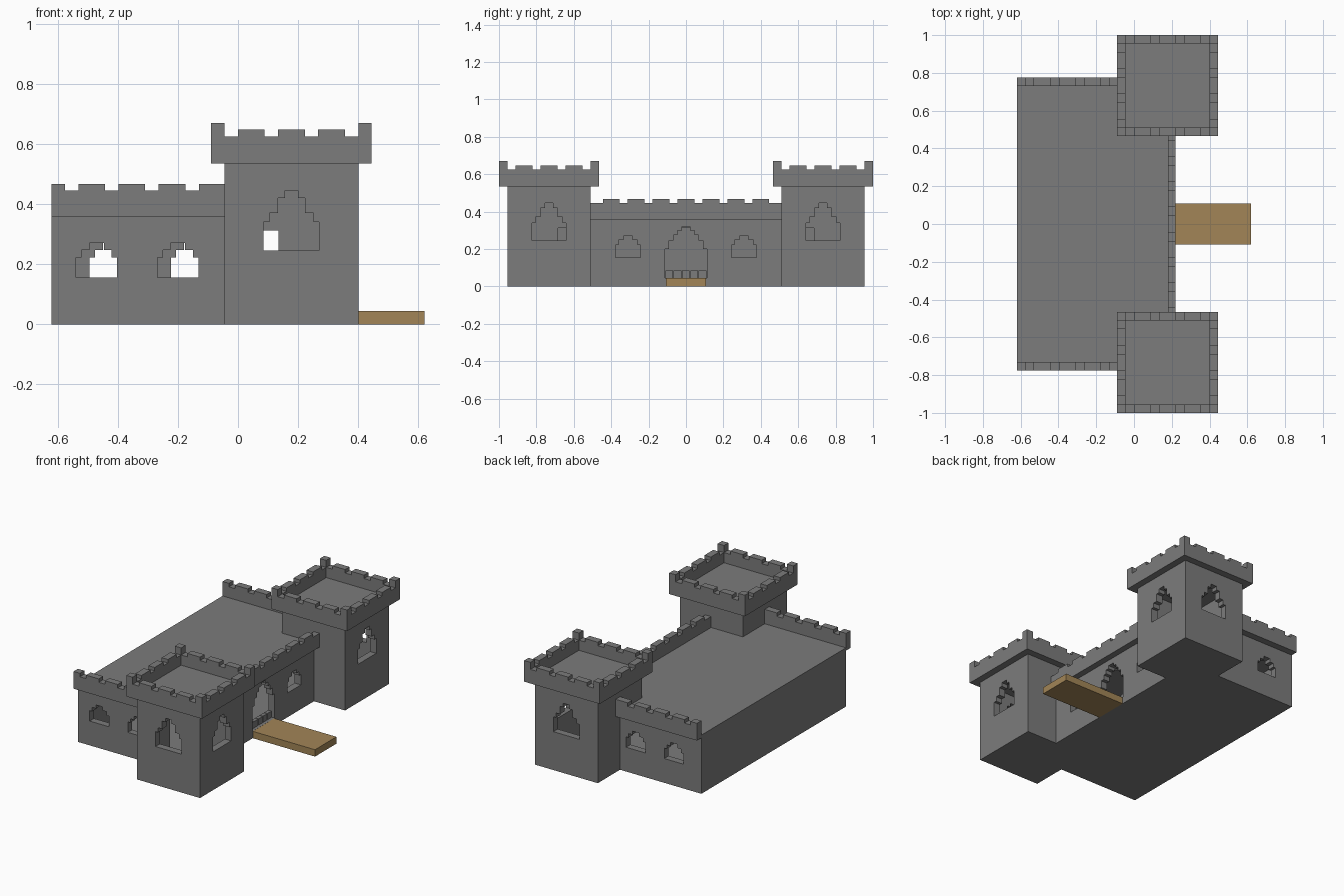
import bpy, bmesh

if "Cube" in bpy.data.objects:
    bpy.data.objects.remove(bpy.data.objects["Cube"])

def material(name, col):
    m = bpy.data.materials.new(name)
    m.diffuse_color = (*col, 1)
    m.use_nodes = True
    m.node_tree.nodes["Principled BSDF"].inputs["Base Color"].default_value = m.diffuse_color
    return m

STONE = material("grey stone", (0.2, 0.2, 0.2))
WOOD = material("tan wood", (0.36, 0.235, 0.095))

def finish(name, bm, mat):
    bmesh.ops.recalc_face_normals(bm, faces=bm.faces)
    me = bpy.data.meshes.new(name)
    bm.to_mesh(me)
    bm.free()
    me.materials.append(mat)
    ob = bpy.data.objects.new(name, me)
    bpy.context.collection.objects.link(ob)
    return ob

def boxes(name, spans, mat=STONE):
    """One object from (x0, x1, y0, y1, z0, z1) boxes."""
    bm = bmesh.new()
    for x0, x1, y0, y1, z0, z1 in spans:
        vs = bmesh.ops.create_cube(bm, size=1)["verts"]
        for v in vs:
            v.co = (x1 if v.co.x > 0 else x0, y1 if v.co.y > 0 else y0, z1 if v.co.z > 0 else z0)
    return finish(name, bm, mat)

def arch(axis, c, z0, steps, d0, d1):
    """Stepped-arch cutter, steps = (half width, top z), running from d0 to d1 along axis."""
    right, z = [], z0
    for hw, top in steps:
        right += [(hw, z), (hw, top)]
        z = top
    prof = right + [(-h, t) for h, t in reversed(right)]
    place = (lambda h, t, d: (d, c + h, t)) if axis == "x" else (lambda h, t, d: (c + h, d, t))
    bm = bmesh.new()
    f = bm.faces.new([bm.verts.new(place(h, t, d0)) for h, t in prof])
    ext = bmesh.ops.extrude_face_region(bm, geom=[f])["geom"]
    for v in ext:
        if isinstance(v, bmesh.types.BMVert):
            v.co["xy".index(axis)] = d1
    return finish("arch_cutter", bm, STONE)

def boolean(ob, other, op):
    m = ob.modifiers.new(op, "BOOLEAN")
    m.operation, m.object, m.solver = op, other, "EXACT"
    bpy.context.view_layer.objects.active = ob
    bpy.ops.object.modifier_apply(modifier=m.name)
    bpy.data.objects.remove(other)

B = 0.0445                     # stone block size
TX0, TX1, TY0, TY1 = -0.045, 0.4, 0.51, 0.955   # tower footprint (+y side)
BX0, BX1, BY = -0.62, 0.18, 0.73                # hall footprint
TC, TCY = (TX0 + TX1) / 2, (TY0 + TY1) / 2
SMALL = [(0.068, 0.222), (0.05, 0.247), (0.024, 0.27)]
TALL = [(0.092, 0.34), (0.073, 0.37), (0.045, 0.42), (0.022, 0.445)]
DOOR = [(0.113, 0.2), (0.09, 0.245), (0.067, 0.275), (0.045, 0.3), (0.022, 0.32)]

# Hall and towers as one hollow shell
walls = boxes("castle_walls", [(BX0, BX1, -BY, BY, 0, 0.375)])
for s in (-1, 1):
    y0, y1 = sorted((s * TY0, s * TY1))
    boolean(walls, boxes("tower", [(TX0, TX1, y0, y1, 0, 0.56)]), "UNION")
boolean(walls, boxes("hall_void", [(BX0 + B, BX1 - B, -BY + B, BY - B, B, 0.312)]), "DIFFERENCE")
for s in (-1, 1):
    y0, y1 = sorted((s * TY0, s * TY1))
    boolean(walls, boxes("tower_void", [(TX0 + B, TX1 - B, y0 + B, y1 - B, B, 0.5)]), "DIFFERENCE")

# Windows and gate
for s in (-1, 1):
    cuts = [arch("y", TC, 0.245, TALL, s * (TY1 + 0.05), s * (TY1 - 0.08)),
            arch("x", s * TCY, 0.245, TALL, TX1 + 0.05, TX1 - 0.08),
            arch("x", s * 0.31, 0.155, SMALL, BX1 + 0.05, BX1 - 0.08)]
    for x in (-0.47, -0.2):
        shift = 0.0445 if s > 0 else 0
        cuts.append(arch("y", x + shift, 0.155, SMALL, s * (BY + 0.05), s * (BY - 0.08)))
    for c in cuts:
        boolean(walls, c, "DIFFERENCE")
boolean(walls, arch("x", 0, B, DOOR, BX1 + 0.05, BX1 - 0.08), "DIFFERENCE")

# Hall parapets: band plus low merlons
P = 3 * B
spans = [(BX1, BX1 + 0.04, -TY0, TY0, 0.357, 0.445)]
for k in range(-3, 4):
    spans.append((BX1, BX1 + 0.04, k * P - B, k * P + B, 0.445, 0.467))
boxes("front_parapet", spans)
for s, name in ((-1, "near"), (1, "far")):
    y0, y1 = sorted((s * BY, s * (BY + B)))
    spans = [(BX0, TX0, y0, y1, 0.357, 0.445), (BX0, BX0 + B, y0, y1, 0.445, 0.467)]
    for k in range(4):
        a = BX0 + 2 * B + k * P
        spans.append((a, min(a + 2 * B, TX0), y0, y1, 0.445, 0.467))
    boxes(name + "_side_parapet", spans)

# Tower parapets: overhanging ring, merlons and raised corners
for s, name in ((-1, "near"), (1, "far")):
    cy, h = s * TCY, (TX1 - TX0) / 2
    spans = []
    for t in (-1, 1):
        ya, yb = sorted((cy + t * h, cy + t * (h + B)))
        xa, xb = sorted((TC + t * h, TC + t * (h + B)))
        spans.append((TC - h - B, TC + h + B, ya, yb, 0.535, 0.625))
        spans.append((xa, xb, cy - h, cy + h, 0.535, 0.625))
        for k in (-1, 0, 1):
            spans.append((TC + k * P - B, TC + k * P + B, ya, yb, 0.625, 0.647))
            spans.append((xa, xb, cy + k * P - B, cy + k * P + B, 0.625, 0.647))
        for u in (-1, 1):
            yc, yd = sorted((cy + u * h, cy + u * (h + B)))
            spans.append((xa, xb, yc, yd, 0.625, 0.67))
    boxes(name + "_tower_parapet", spans)

# Threshold stones and drawbridge
boxes("threshold", [(0.137, 0.16, -0.11 + i * B, -0.11 + (i + 0.92) * B, B, 0.085) for i in range(5)])
boxes("drawbridge", [(BX1, 0.62, -0.108, 0.108, 0, 0.044)], WOOD)
